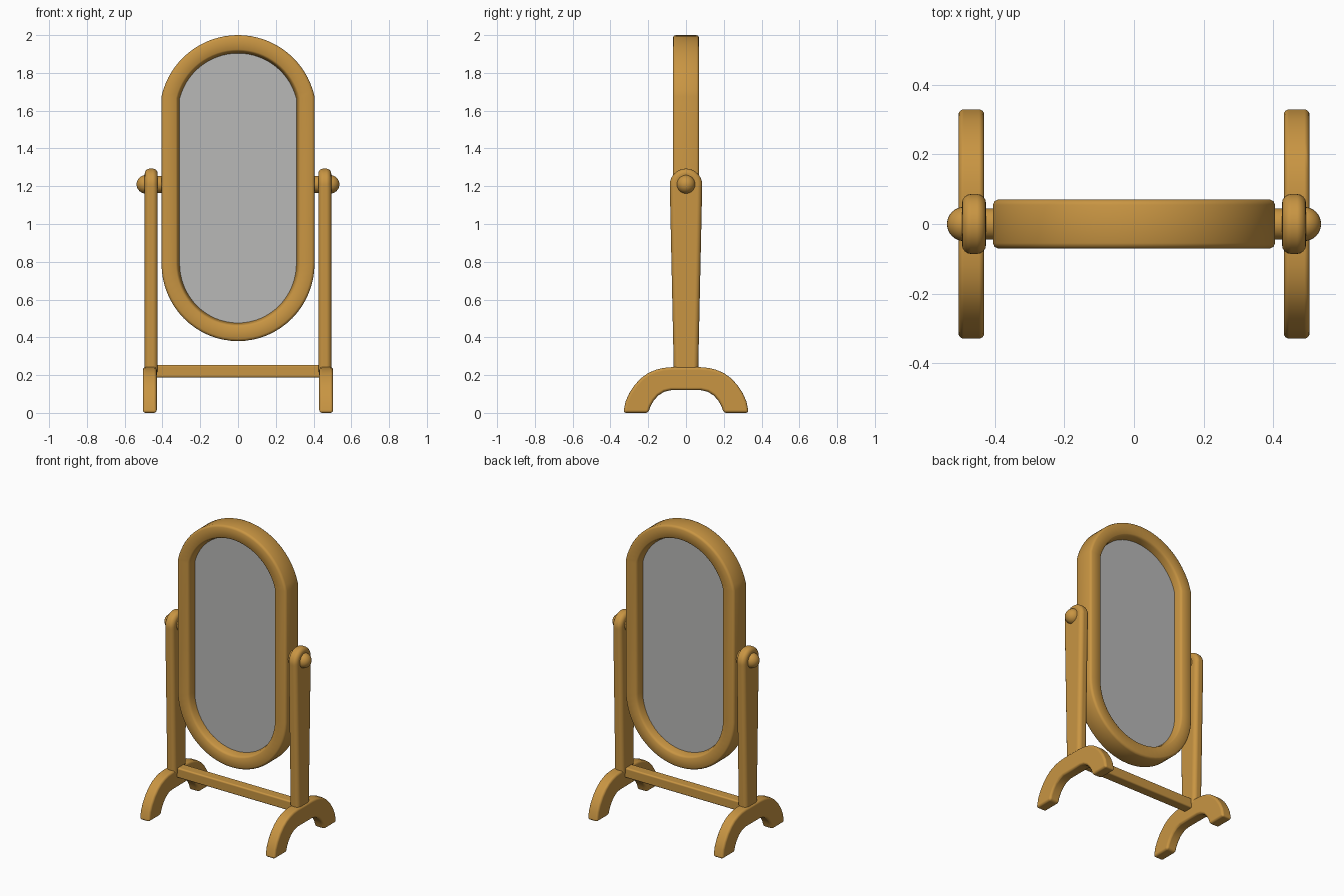
import bpy, bmesh, math
from mathutils import Matrix

if "Cube" in bpy.data.objects:
    bpy.data.objects.remove(bpy.data.objects["Cube"])


def material(name, rgb):
    m = bpy.data.materials.new(name)
    m.diffuse_color = (*rgb, 1)
    m.use_nodes = True
    m.node_tree.nodes["Principled BSDF"].inputs["Base Color"].default_value = m.diffuse_color
    return m


WOOD = material("warm_wood", (0.58, 0.30, 0.055))
GLASS = material("mirror_grey", (0.48, 0.48, 0.475))


def finish(name, bm, mat, bevel=0, sharp=40):
    bmesh.ops.recalc_face_normals(bm, faces=bm.faces)
    me = bpy.data.meshes.new(name)
    bm.to_mesh(me)
    bm.free()
    me.materials.append(mat)
    me.shade_smooth()
    ob = bpy.data.objects.new(name, me)
    bpy.context.collection.objects.link(ob)
    if bevel:
        b = ob.modifiers.new("rounded_edges", 'BEVEL')
        b.width = bevel
        b.segments = 4
        b.limit_method = 'ANGLE'
        b.angle_limit = math.radians(sharp)
        b.use_clamp_overlap = False
        b.harden_normals = True
    else:
        me.set_sharp_from_angle(angle=math.radians(sharp))
    return ob


def prism(name, pts, a, b, axis, mat, bevel=0, sharp=40):
    """Extrude a 2D outline between a and b along x or y."""
    bm = bmesh.new()
    rings = []
    for d in (a, b):
        rings.append([bm.verts.new((d, u, v) if axis == 'x' else (u, d, v)) for u, v in pts])
    n = len(pts)
    bm.faces.new(rings[0])
    bm.faces.new(rings[1][::-1])
    for i in range(n):
        j = (i + 1) % n
        bm.faces.new((rings[0][i], rings[0][j], rings[1][j], rings[1][i]))
    return finish(name, bm, mat, bevel, sharp)


def outline(inset):
    """Oval frame outline, moved inwards by inset."""
    w, r = 0.405 - inset, 0.415 - inset
    a0 = math.acos(w / r)
    n = 32
    pts = []
    for i in range(n + 1):
        a = a0 + (math.pi - 2 * a0) * i / n
        pts.append((r * math.cos(a), 1.585 + r * math.sin(a)))
    for i in range(n + 1):
        a = math.pi + math.pi * i / n
        pts.append((w * math.cos(a), 0.79 + (0.41 - inset) * math.sin(a)))
    return pts


# oval frame: closed cross-section swept round the outline
half = [(0.0, 0.055), (0.004, 0.065), (0.014, 0.07), (0.076, 0.07),
        (0.084, 0.064), (0.088, 0.055), (0.096, 0.02)]
section = half + [(i, -y) for i, y in reversed(half)]
bm = bmesh.new()
rings = [[bm.verts.new((x, y, z)) for x, z in outline(i)] for i, y in section]
for k, ring in enumerate(rings):
    nxt = rings[(k + 1) % len(rings)]
    for i in range(len(ring)):
        j = (i + 1) % len(ring)
        bm.faces.new((ring[i], ring[j], nxt[j], nxt[i]))
finish("mirror_frame", bm, WOOD, 0, 45)

# mirror pane, visible from both sides
prism("mirror_pane", outline(0.088), -0.018, 0.018, 'y', GLASS)

# post outline: tapered, with a round head
post = [(-0.064, 0.20)]
for i in range(25):
    a = math.radians(185 - 190 * i / 24)
    post.append((0.086 * math.cos(a), 1.207 + 0.086 * math.sin(a)))
post.append((0.064, 0.20))

# foot outline: arched, outer curve then inner curve
outer = [(0.0, 0.242), (0.075, 0.242), (0.12, 0.238), (0.16, 0.228), (0.20, 0.211),
         (0.235, 0.186), (0.27, 0.15), (0.30, 0.105), (0.32, 0.06), (0.332, 0.006)]
inner = [(0.20, 0.006), (0.188, 0.035), (0.17, 0.066), (0.147, 0.092),
         (0.115, 0.112), (0.08, 0.12), (0.0, 0.12)]
right = outer + inner
foot = right + [(-y, z) for y, z in reversed(right[1:-1])]
foot = [(y, z - 0.006 if z == 0.006 else z) for y, z in foot]

for s, side in ((-1, "left"), (1, "right")):
    prism(side + "_post", post, s * 0.425, s * 0.494, 'x', WOOD, 0.026)
    prism(side + "_foot", foot, s * 0.43, s * 0.504, 'x', WOOD, 0.015)

    # rounded knob on the outside of the post
    bm = bmesh.new()
    bmesh.ops.create_uvsphere(bm, u_segments=32, v_segments=16, radius=0.049,
                              matrix=Matrix.Translation((s * 0.488, 0, 1.21)))
    finish(side + "_knob", bm, WOOD)

    # pivot between post and frame
    bm = bmesh.new()
    bmesh.ops.create_cone(bm, cap_ends=True, segments=32, radius1=0.045, radius2=0.045, depth=0.08,
                          matrix=Matrix.Translation((s * 0.43, 0, 1.21)) @ Matrix.Rotation(math.pi / 2, 4, 'Y'))
    finish(side + "_pivot", bm, WOOD)

# stretcher bar joining the two stands
bar = [(-0.035, 0.187), (0.035, 0.187), (0.035, 0.254), (-0.035, 0.254)]
prism("stretcher", bar, -0.45, 0.45, 'x', WOOD, 0.01)
